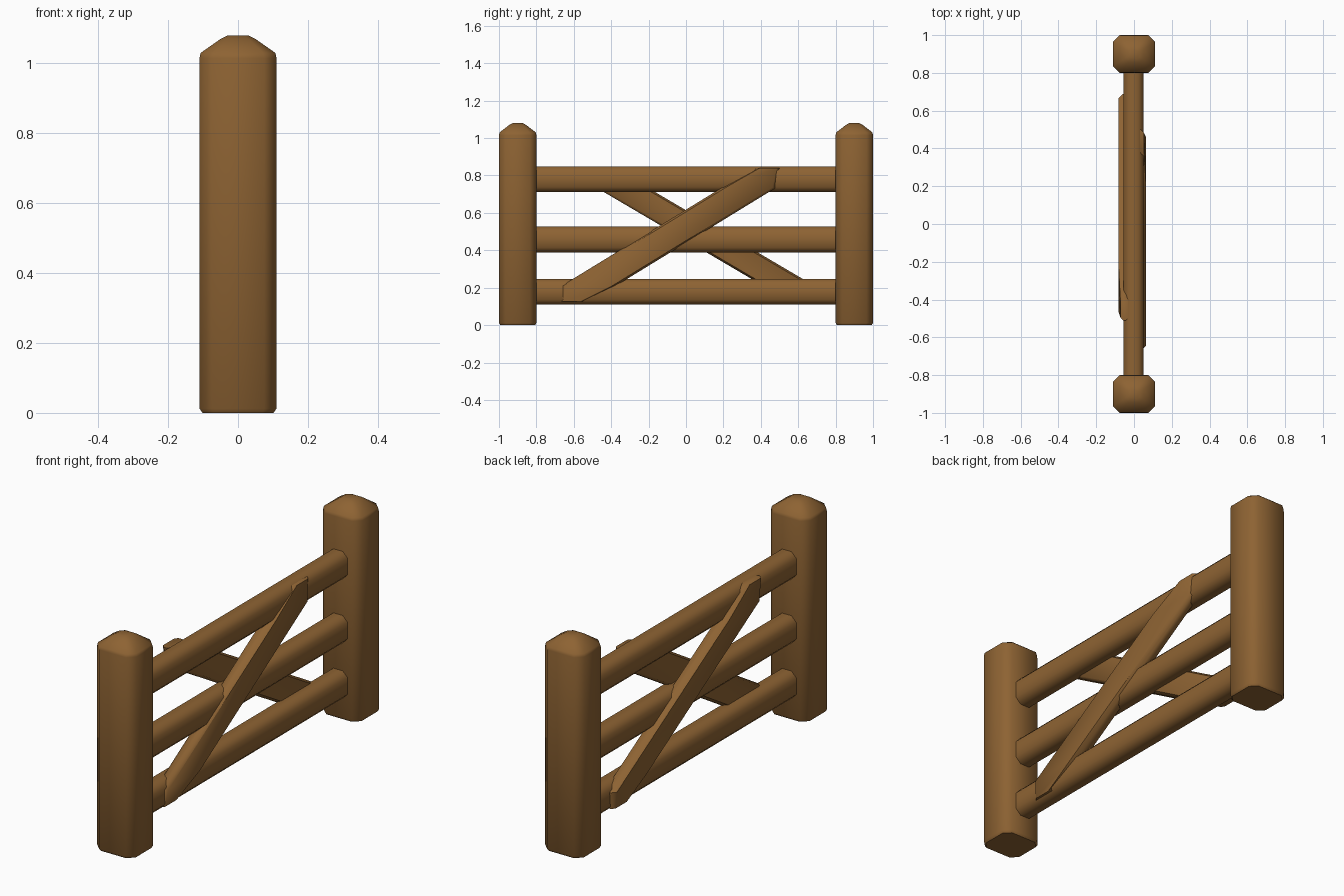
import bpy, bmesh, math

if "Cube" in bpy.data.objects:
    bpy.data.objects.remove(bpy.data.objects["Cube"])

wood = bpy.data.materials.new("brown wood")
wood.diffuse_color = (0.27, 0.125, 0.033, 1)
wood.use_nodes = True
wood.node_tree.nodes["Principled BSDF"].inputs["Base Color"].default_value = wood.diffuse_color


def loft(name, rings, axis='Z', angle=50):
    """Loft chamfered-rectangle rings: (pos, centre_a, centre_b, half_a, half_b, chamfer)."""
    bm = bmesh.new()
    loops = []
    for p, ca, cb, a, b, c in rings:
        pts = [(a, -b + c), (a, b - c), (a - c, b), (-a + c, b),
               (-a, b - c), (-a, -b + c), (-a + c, -b), (a - c, -b)]
        loop = []
        for u, v in pts:
            co = (ca + u, cb + v, p) if axis == 'Z' else (ca + u, p, cb + v)
            loop.append(bm.verts.new(co))
        loops.append(loop)
    for l0, l1 in zip(loops, loops[1:]):
        for i in range(8):
            j = (i + 1) % 8
            bm.faces.new((l0[i], l0[j], l1[j], l1[i]))
    bm.faces.new(loops[0][::-1])
    bm.faces.new(loops[-1])
    bmesh.ops.recalc_face_normals(bm, faces=bm.faces)
    me = bpy.data.meshes.new(name)
    bm.to_mesh(me)
    bm.free()
    me.materials.append(wood)
    ob = bpy.data.objects.new(name, me)
    bpy.context.collection.objects.link(ob)
    bpy.ops.object.select_all(action='DESELECT')
    ob.select_set(True)
    bpy.context.view_layer.objects.active = ob
    bpy.ops.object.shade_smooth_by_angle(angle=math.radians(angle))
    return ob


# end posts with chamfered corners and a blunt pointed top
for name, y in (("left_post", -0.9), ("right_post", 0.9)):
    loft(name, [(0.0, 0, y, 0.102, 0.093, 0.032),
                (0.012, 0, y, 0.11, 0.1, 0.035),
                (1.015, 0, y, 0.11, 0.1, 0.035),
                (1.03, 0, y, 0.107, 0.097, 0.035),
                (1.07, 0, y, 0.05, 0.045, 0.02),
                (1.08, 0, y, 0.03, 0.027, 0.013)])

# three horizontal rails running into the posts
for name, z in (("bottom_rail", 0.178), ("middle_rail", 0.457), ("top_rail", 0.78)):
    loft(name, [(-0.85, -0.002, z, 0.053, 0.069, 0.027),
                (0.85, -0.002, z, 0.053, 0.069, 0.027)], axis='Y')

# diagonal braces, one on each face, tapering into the top and bottom rails
loft("right_side_brace", [(0.125, 0.03, -0.61, 0.022, 0.06, 0.015),
                          (0.21, 0.031, -0.52, 0.032, 0.145, 0.02),
                          (0.735, 0.031, 0.337, 0.032, 0.145, 0.02),
                          (0.84, 0.03, 0.44, 0.022, 0.06, 0.015)])
loft("left_side_brace", [(0.125, -0.05, 0.62, 0.022, 0.06, 0.015),
                         (0.21, -0.05, 0.55, 0.031, 0.137, 0.02),
                         (0.74, -0.05, -0.351, 0.031, 0.137, 0.02),
                         (0.845, -0.05, -0.45, 0.022, 0.06, 0.015)])
